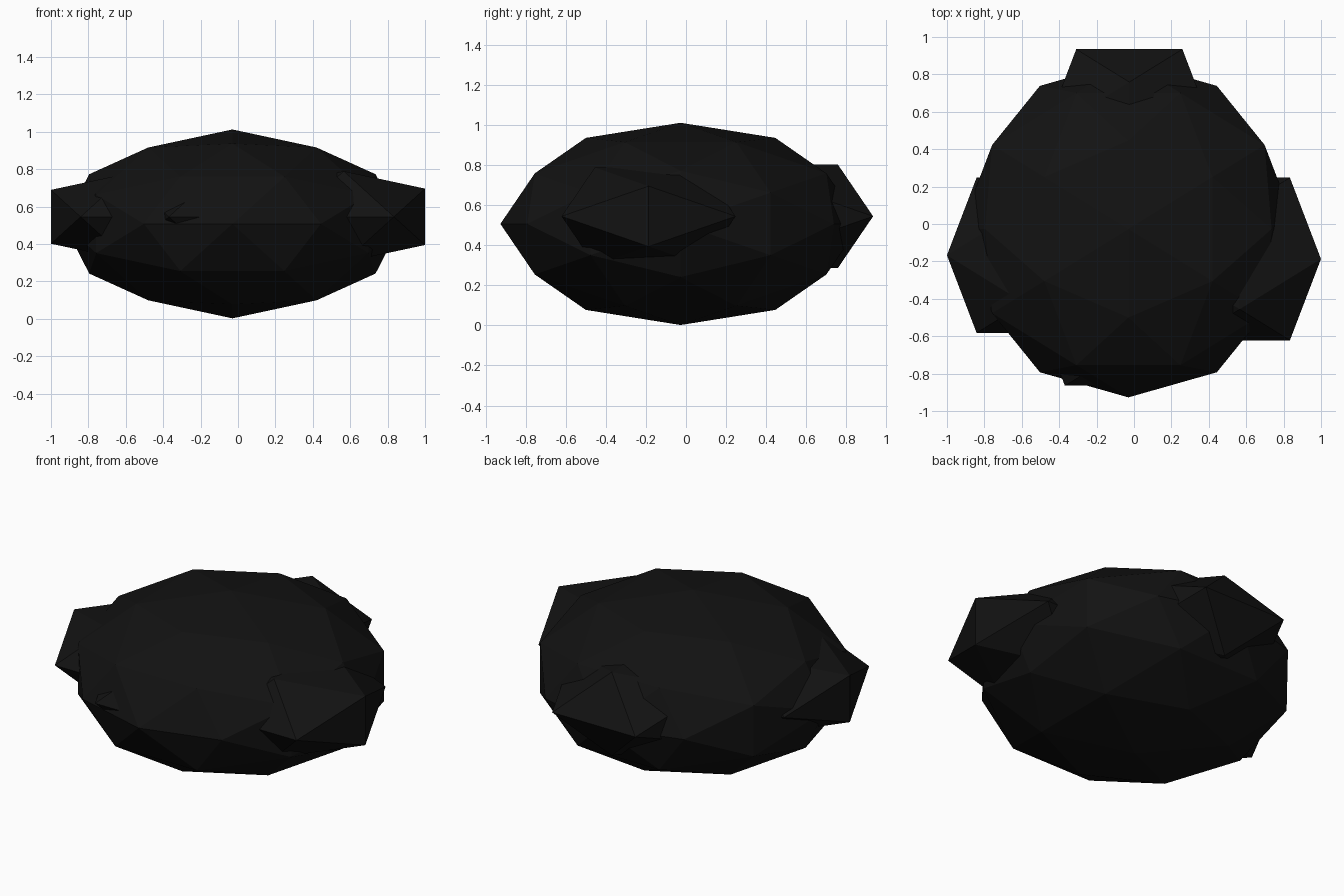
import bpy, bmesh
from mathutils import Vector
from itertools import combinations

if "Cube" in bpy.data.objects:
    bpy.data.objects.remove(bpy.data.objects["Cube"])

# near-black stone material
mat = bpy.data.materials.new("dark_stone")
mat.diffuse_color = (0.006, 0.006, 0.006, 1)
mat.use_nodes = True
mat.node_tree.nodes["Principled BSDF"].inputs["Base Color"].default_value = mat.diffuse_color

# unit icosahedron aligned to the axes
T = (1 + 5 ** 0.5) / 2
ICO = []
for a in (-1, 1):
    for b in (-T, T):
        ICO += [Vector(p).normalized() for p in ((a, b, 0), (0, a, b), (b, 0, a))]

# once-divided version: edge midpoints pushed out to the sphere
GEO = ICO + [(p + q).normalized() for p, q in combinations(ICO, 2)
             if (p - q).length < 1.1]

SQUASH = 0.561


def stone(name, points, radius, centre):
    """Flattened faceted stone as the hull of the given unit points."""
    bm = bmesh.new()
    for p in points:
        bm.verts.new((p.x * radius, p.y * radius, p.z * radius * SQUASH))
    bmesh.ops.convex_hull(bm, input=bm.verts)
    bmesh.ops.recalc_face_normals(bm, faces=bm.faces)
    mesh = bpy.data.meshes.new(name)
    bm.to_mesh(mesh)
    bm.free()
    mesh.materials.append(mat)
    obj = bpy.data.objects.new(name, mesh)
    obj.location = centre
    bpy.context.collection.objects.link(obj)


# main boulder
stone("main_boulder", GEO, 0.9, (-0.03, -0.027, 0.507))

# side lumps half sunk into the boulder
stone("right_lump", ICO, 0.511, (0.565, -0.187, 0.545))
stone("left_lump", ICO, 0.488, (-0.585, -0.167, 0.545))
stone("back_lump", ICO, 0.540, (-0.025, 0.475, 0.545))
stone("front_lump", ICO, 0.450, (-0.133, -0.482, 0.545))
